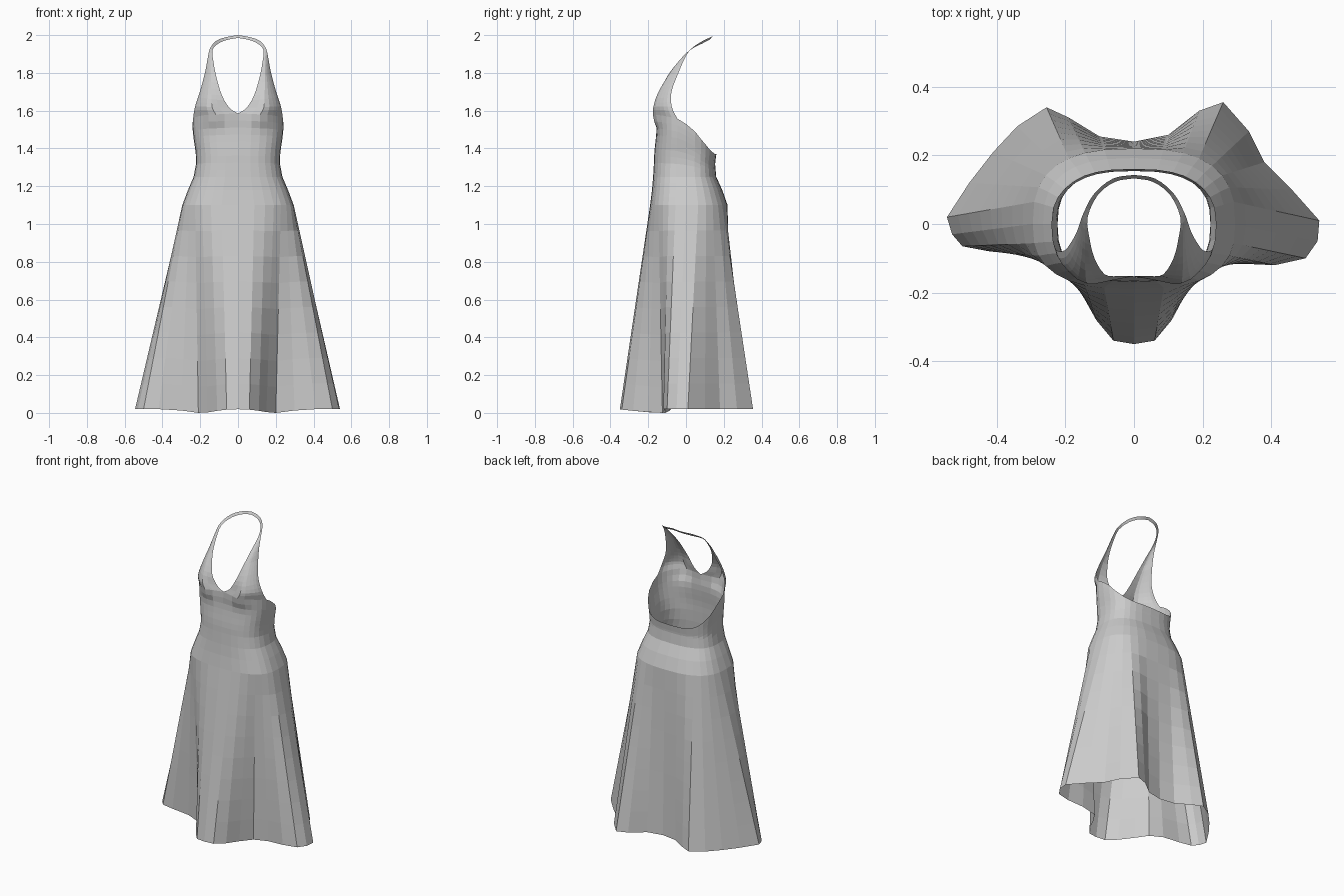
import bpy, bmesh, math
from mathutils import Vector

if "Cube" in bpy.data.objects:
    bpy.data.objects.remove(bpy.data.objects["Cube"])

N = 16      # columns per half, from centre front to centre back
ARM = 7     # column where the armhole starts

# Hem outline of each half (x, y), centre front to centre back
HEM_R = [(0, -.35), (.06, -.34), (.11, -.28), (.15, -.20), (.20, -.125), (.30, -.115),
         (.41, -.12), (.50, -.10), (.535, -.05), (.54, .01), (.46, .10), (.38, .18),
         (.335, .27), (.26, .355), (.19, .33), (.10, .26), (0, .24)]
HEM_L = [(0, -.35), (.06, -.34), (.11, -.28), (.16, -.19), (.21, -.11), (.30, -.085),
         (.42, -.08), (.50, -.065), (.53, -.03), (.545, .02), (.48, .12), (.41, .21),
         (.34, .285), (.255, .34), (.19, .31), (.10, .255), (0, .24)]

# Torso profile: z, half width, front depth, back depth
TORSO = [(1.10, .295, .190, .220), (1.18, .265, .180, .192), (1.25, .235, .174, .160),
         (1.32, .222, .170, .154), (1.38, .224, .168, .162), (1.45, .235, .160, .162),
         (1.50, .240, .155, .162), (1.60, .242, .150, .162)]

# Bodice top edge height per column
TOP = [1.585, 1.583, 1.58, 1.578, 1.575, 1.57, 1.565, 1.558, 1.53,
       1.49, 1.45, 1.42, 1.395, 1.38, 1.372, 1.37, 1.37]

# Halter edges after the bodice row, up to the nape
INNER = [(.045, -.152, 1.615), (.085, -.147, 1.68), (.115, -.10, 1.78), (.130, -.04, 1.86),
         (.135, .02, 1.92), (.105, .085, 1.955), (.055, .123, 1.975), (0, .133, 1.985)]
OUTER = [(.228, -.075, 1.62), (.202, -.077, 1.70), (.175, -.04, 1.80), (.160, -.005, 1.88),
         (.148, .03, 1.93), (.115, .09, 1.970), (.06, .133, 1.990), (0, .143, 2.0)]
BULGE = [1, .8, .45, .2, .08, 0, 0, 0, 0]


def torso(i, z):
    """Point on the torso at column i and height z, with bust shaping."""
    k = 0
    while k < len(TORSO) - 2 and z > TORSO[k + 1][0]:
        k += 1
    lo, hi = TORSO[k], TORSO[k + 1]
    t = (z - lo[0]) / (hi[0] - lo[0])
    a, front, back = (lo[j] + (hi[j] - lo[j]) * t for j in (1, 2, 3))
    ang = math.pi * i / N
    s, c = max(0, math.sin(ang)), math.cos(ang)
    x = a * s ** .75 if 0 < i < N else 0
    y = -front * c ** .75 if c > 0 else back * (-c) ** .75
    if c > 0:
        y -= .034 * math.exp(-((x - .125) / .065) ** 2 - ((z - 1.575) / .055) ** 2)
    return Vector((x, y, z))


def spline(pts, t):
    """Catmull-Rom point at parameter t."""
    k = min(int(t), len(pts) - 2)
    f = t - k
    p1, p2 = pts[k], pts[k + 1]
    p0 = pts[k - 1] if k else p1 * 2 - p2
    p3 = pts[k + 2] if k + 2 < len(pts) else p2 * 2 - p1
    return .5 * (2 * p1 + (p2 - p0) * f + (2 * p0 - 5 * p1 + 4 * p2 - p3) * f * f
                 + (3 * p1 - p0 - 3 * p2 + p3) * f ** 3)


def add_grid(bm, rows, side):
    """Skin a grid of points, mirrored to the given side."""
    grid = [[bm.verts.new((p.x * side, p.y, p.z)) for p in row] for row in rows]
    for r0, r1 in zip(grid, grid[1:]):
        for i in range(len(r0) - 1):
            quad = [r0[i], r0[i + 1], r1[i + 1], r1[i]]
            bm.faces.new(quad if side > 0 else quad[::-1])


bm = bmesh.new()
for side, hem in ((1, HEM_R), (-1, HEM_L)):
    # Skirt: straight folds from hip to hem
    rows = []
    for r in range(8):
        t = r / 8
        row = []
        for i, (x, y) in enumerate(hem):
            z = .02 - .02 * math.exp(-((x - .2) / .1) ** 2) * (y < 0)
            row.append(Vector((x, y, z)).lerp(torso(i, 1.10), t))
        rows.append(row)
    # Hips and waist
    rows += [[torso(i, z) for i in range(N + 1)] for z in (1.10, 1.14, 1.18, 1.215, 1.25)]
    # Bodice rising to its sloping top edge
    for r in range(1, 10):
        rows.append([torso(i, 1.25 + (TOP[i] - 1.25) * r / 9) for i in range(N + 1)])
    add_grid(bm, rows, side)

    # Halter: cups fading into a narrow neck strap
    edge = rows[-1][:ARM + 1]
    inner = [edge[0]] + [Vector(p) for p in INNER]
    outer = [edge[ARM]] + [Vector(p) for p in OUTER]
    swell = [p - edge[0].lerp(edge[ARM], i / ARM) for i, p in enumerate(edge)]
    halter = []
    steps = 3 * (len(inner) - 1)
    for r in range(steps + 1):
        t = r / 3
        k = min(int(t), len(BULGE) - 2)
        b = BULGE[k] + (BULGE[k + 1] - BULGE[k]) * (t - k)
        p, q = spline(inner, t), spline(outer, t)
        halter.append([p.lerp(q, i / ARM) + swell[i] * b for i in range(ARM + 1)])
    add_grid(bm, halter, side)

# Weld the halves and the halter into one garment
bmesh.ops.remove_doubles(bm, verts=bm.verts, dist=.0005)
mesh = bpy.data.meshes.new("halter_dress")
bm.to_mesh(mesh)
bm.free()
dress = bpy.data.objects.new("halter_dress", mesh)
bpy.context.collection.objects.link(dress)
